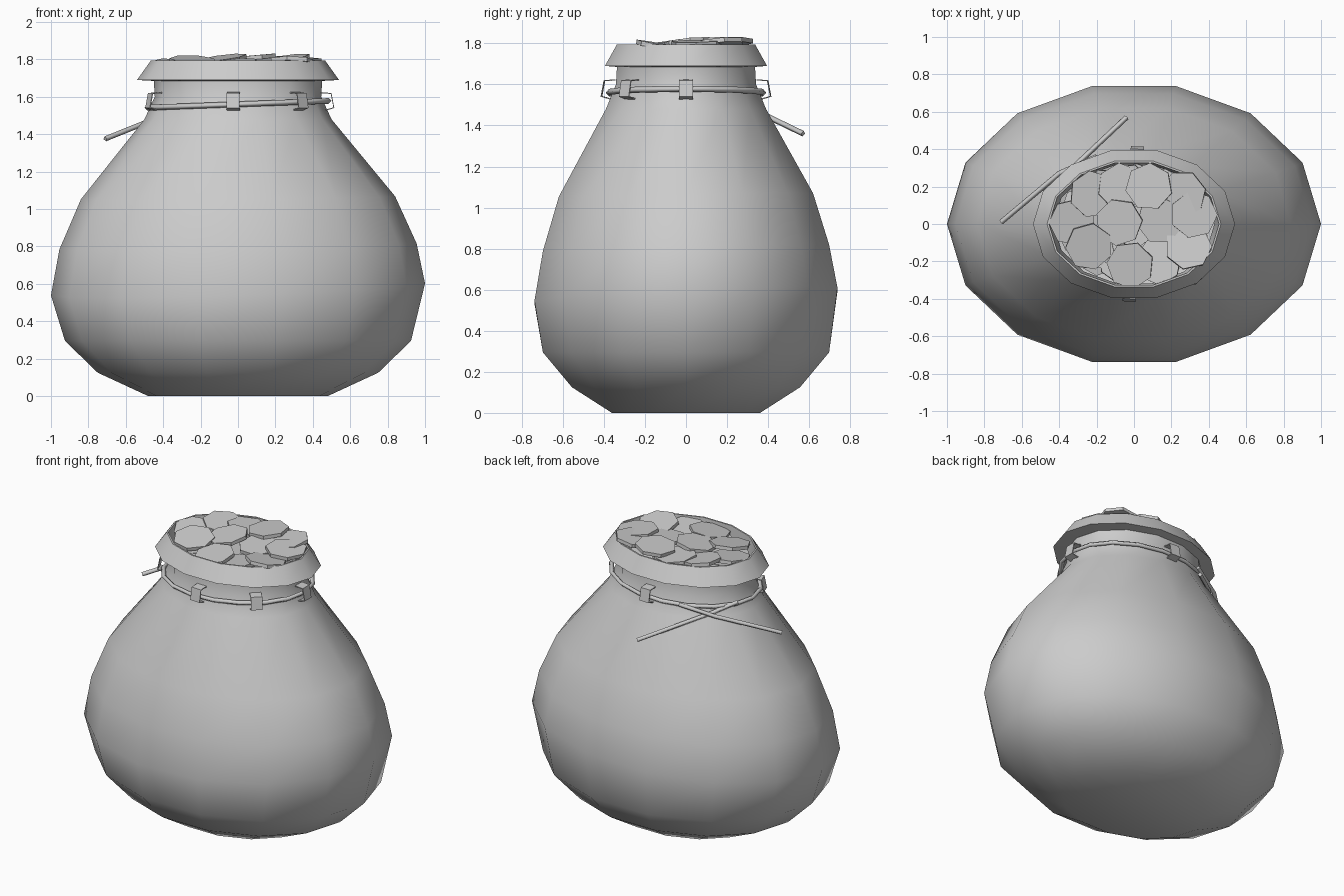
import bpy, bmesh, math, random
from mathutils import Vector, Matrix, Euler

if "Cube" in bpy.data.objects:
    bpy.data.objects.remove(bpy.data.objects["Cube"])

random.seed(4)
SIDES = 14


def add_object(name, bm, smooth=None):
    bmesh.ops.recalc_face_normals(bm, faces=bm.faces[:])
    me = bpy.data.meshes.new(name)
    bm.to_mesh(me)
    bm.free()
    ob = bpy.data.objects.new(name, me)
    bpy.context.collection.objects.link(ob)
    if smooth:
        bpy.ops.object.select_all(action='DESELECT')
        ob.select_set(True)
        bpy.context.view_layer.objects.active = ob
        bpy.ops.object.shade_smooth_by_angle(angle=math.radians(smooth))
    return ob


def loft(name, rings, cap, smooth):
    """Oval rings (rx, ry, z, tilt) joined into a skin."""
    bm = bmesh.new()
    prev = None
    for rx, ry, z, tilt in rings:
        ring = []
        for i in range(SIDES):
            a = math.tau * i / SIDES
            c, s = math.cos(a), math.sin(a)
            ring.append(bm.verts.new((rx * c, ry * s, z + tilt * (c + s) * 0.8)))
        if prev:
            for i in range(SIDES):
                j = (i + 1) % SIDES
                bm.faces.new((prev[i], prev[j], ring[j], ring[i]))
        elif cap:
            bm.faces.new(ring[::-1])
        prev = ring
    return add_object(name, bm, smooth)


# Sack body with neck, flared folded rim and inner lining
loft("sack", [
    (0.48, 0.37, 0.00, 0), (0.75, 0.57, 0.125, 0), (0.925, 0.715, 0.295, 0),
    (1.00, 0.757, 0.57, 0.04), (0.955, 0.715, 0.80, 0.02), (0.84, 0.635, 1.06, 0.01),
    (0.50, 0.40, 1.48, 0), (0.445, 0.35, 1.60, 0), (0.45, 0.345, 1.685, 0),
    (0.54, 0.405, 1.69, 0), (0.465, 0.345, 1.795, 0), (0.455, 0.335, 1.795, 0),
    (0.43, 0.325, 1.60, 0)], True, 50)


# Drawstring around the neck and its two crossing tails
def cord(name, pts, radius, closed=False):
    cu = bpy.data.curves.new(name, 'CURVE')
    cu.dimensions = '3D'
    cu.bevel_depth = radius
    cu.bevel_resolution = 0
    cu.use_fill_caps = True
    sp = cu.splines.new('POLY')
    sp.points.add(len(pts) - 1)
    for p, co in zip(sp.points, pts):
        p.co = (*co, 1)
    sp.use_cyclic_u = closed
    ob = bpy.data.objects.new(name, cu)
    bpy.context.collection.objects.link(ob)


ring = [(0.485 * math.cos(a), 0.38 * math.sin(a), 1.56 + 0.018 * math.cos(a))
        for a in (math.tau * i / 18 for i in range(18))]
cord("drawstring", ring, 0.015, True)
cord("string_tail_left", [(-0.20, 0.36, 1.56), (-0.40, 0.27, 1.50), (-0.71, 0.01, 1.375)], 0.014)
cord("string_tail_back", [(-0.47, 0.13, 1.56), (-0.37, 0.26, 1.51), (-0.04, 0.57, 1.36)], 0.014)

# Belt loops holding the string: bent strips, neck to outside and back
for k, deg in enumerate((267, 313, 0, 88, 200)):
    a = math.radians(deg)
    base = Vector((0.455 * math.cos(a), 0.355 * math.sin(a), 1.57))
    out = Vector((math.cos(a), math.sin(a), 0))
    side = Vector((-out.y, out.x, 0)) * 0.035
    prof = [(-0.01, 0.055), (0.045, 0.05), (0.06, -0.03), (0.01, -0.045)]
    bm = bmesh.new()
    rows = [[bm.verts.new(base + out * r + Vector((0, 0, h)) + side * s) for s in (-1, 1)]
            for r, h in prof]
    for p, q in zip(rows, rows[1:]):
        bm.faces.new((p[0], p[1], q[1], q[0]))
    ob = add_object("string_loop_%d" % (k + 1), bm)
    mod = ob.modifiers.new("thickness", 'SOLIDIFY')
    mod.thickness = 0.006


# Heap of seven-sided coins
def coin(bm, x, y, z, tx, ty):
    m = (Matrix.Translation((x, y, z))
         @ Euler((tx, ty, random.uniform(0, math.tau))).to_matrix().to_4x4())
    bmesh.ops.create_cone(bm, cap_ends=True, segments=7, radius1=0.127, radius2=0.127,
                          depth=0.022, matrix=m)


bm = bmesh.new()
top = [(-0.33, 0.01, 1.775), (-0.24, -0.12, 1.79), (-0.08, 0.01, 1.80), (0.08, 0.20, 1.81),
       (0.26, 0.16, 1.80), (-0.02, -0.22, 1.775), (-0.22, 0.16, 1.79), (0.14, 0.02, 1.785),
       (0.29, -0.12, 1.785), (0.32, 0.05, 1.80), (0.13, -0.20, 1.76), (-0.07, 0.20, 1.785)]
for x, y, z in top:
    coin(bm, x, y, z, random.uniform(-0.16, 0.16), random.uniform(-0.16, 0.16))
for layer, z in ((9, 1.74), (10, 1.70)):
    for i in range(layer):
        a = math.tau * i / layer + z * 9
        coin(bm, 0.29 * math.cos(a), 0.20 * math.sin(a), z + random.uniform(-0.02, 0.015),
             random.uniform(-0.15, 0.15), random.uniform(-0.15, 0.15))
coin(bm, 0, 0, 1.73, 0.05, 0.05)
add_object("coins", bm)
